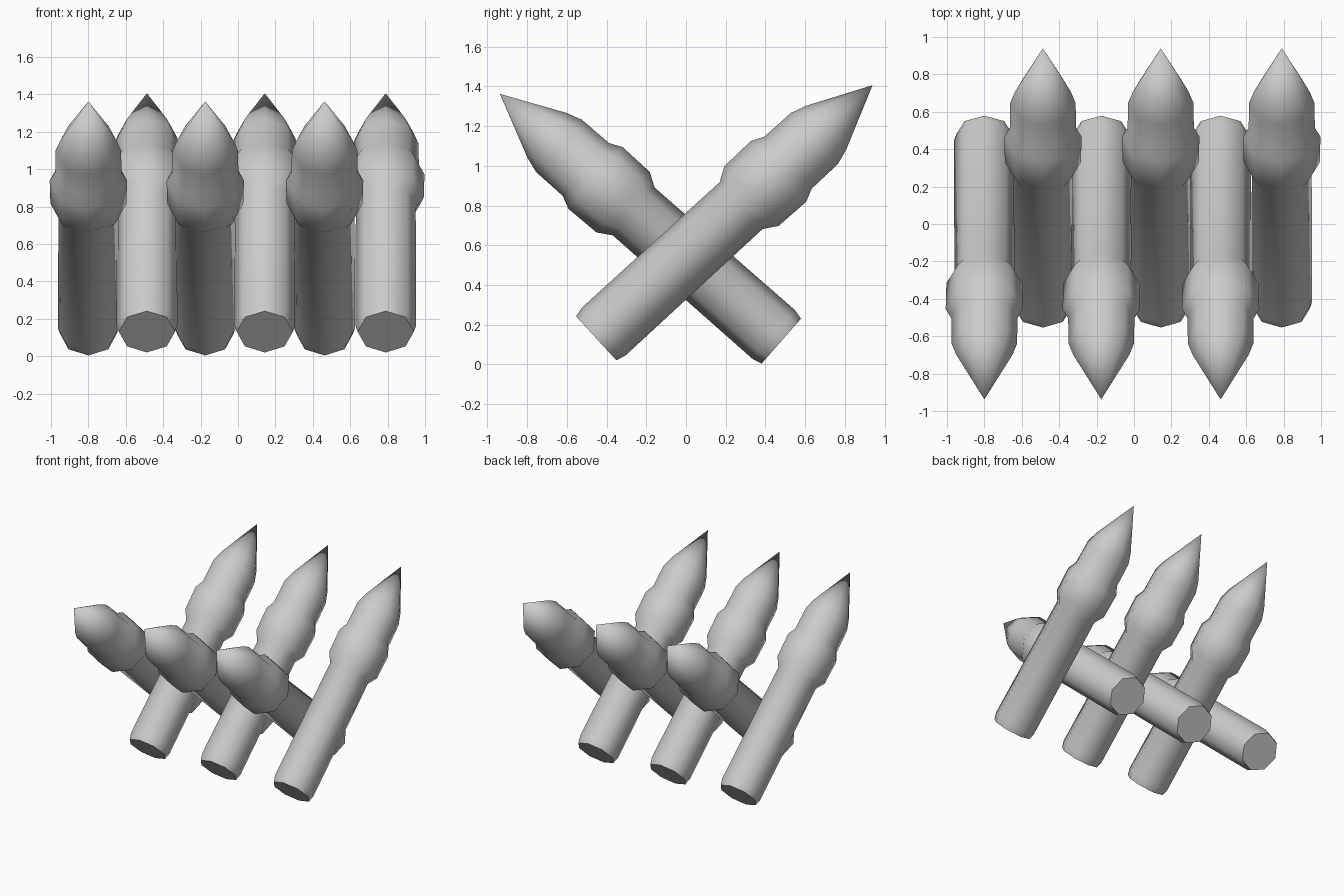
import bpy, bmesh, math

if "Cube" in bpy.data.objects:
    bpy.data.objects.remove(bpy.data.objects["Cube"])

# (distance from the base, radius) along one stake
PROFILE = [(0, .15), (.05, .163), (.99, .16), (1.06, .203), (1.245, .207),
           (1.31, .177), (1.49, .175), (1.57, .15)]
TIP = 1.887
SIDES = 8


def stake_mesh():
    bm = bmesh.new()
    rings = []
    for t, r in PROFILE:
        rings.append([bm.verts.new((r * math.cos(a), r * math.sin(a), t))
                      for a in (2 * math.pi * i / SIDES for i in range(SIDES))])
    tip = bm.verts.new((0, 0, TIP))
    bm.faces.new(rings[0][::-1])
    for i in range(SIDES):
        j = (i + 1) % SIDES
        for lo, hi in zip(rings, rings[1:]):
            bm.faces.new((lo[i], lo[j], hi[j], hi[i]))
        bm.faces.new((rings[-1][i], rings[-1][j], tip))
    mesh = bpy.data.meshes.new("stake")
    bm.to_mesh(mesh)
    bm.free()
    return mesh


def place_row(name, xs, y, z, tilt):
    for n, x in enumerate(xs, 1):
        ob = bpy.data.objects.new(f"{name}_{n}", stake_mesh())
        bpy.context.collection.objects.link(ob)
        ob.location = (x, y, z)
        ob.rotation_euler = (math.radians(tilt), 0, 0)
        bpy.ops.object.select_all(action='DESELECT')
        ob.select_set(True)
        bpy.context.view_layer.objects.active = ob
        bpy.ops.object.shade_smooth_by_angle(angle=math.radians(50))


# Stakes leaning backward, then stakes leaning forward
place_row("back_leaning_stake", (-.487, .143, .79), -.452, .131, -47.5)
place_row("front_leaning_stake", (-.80, -.175, .463), .48, .117, 48.7)
